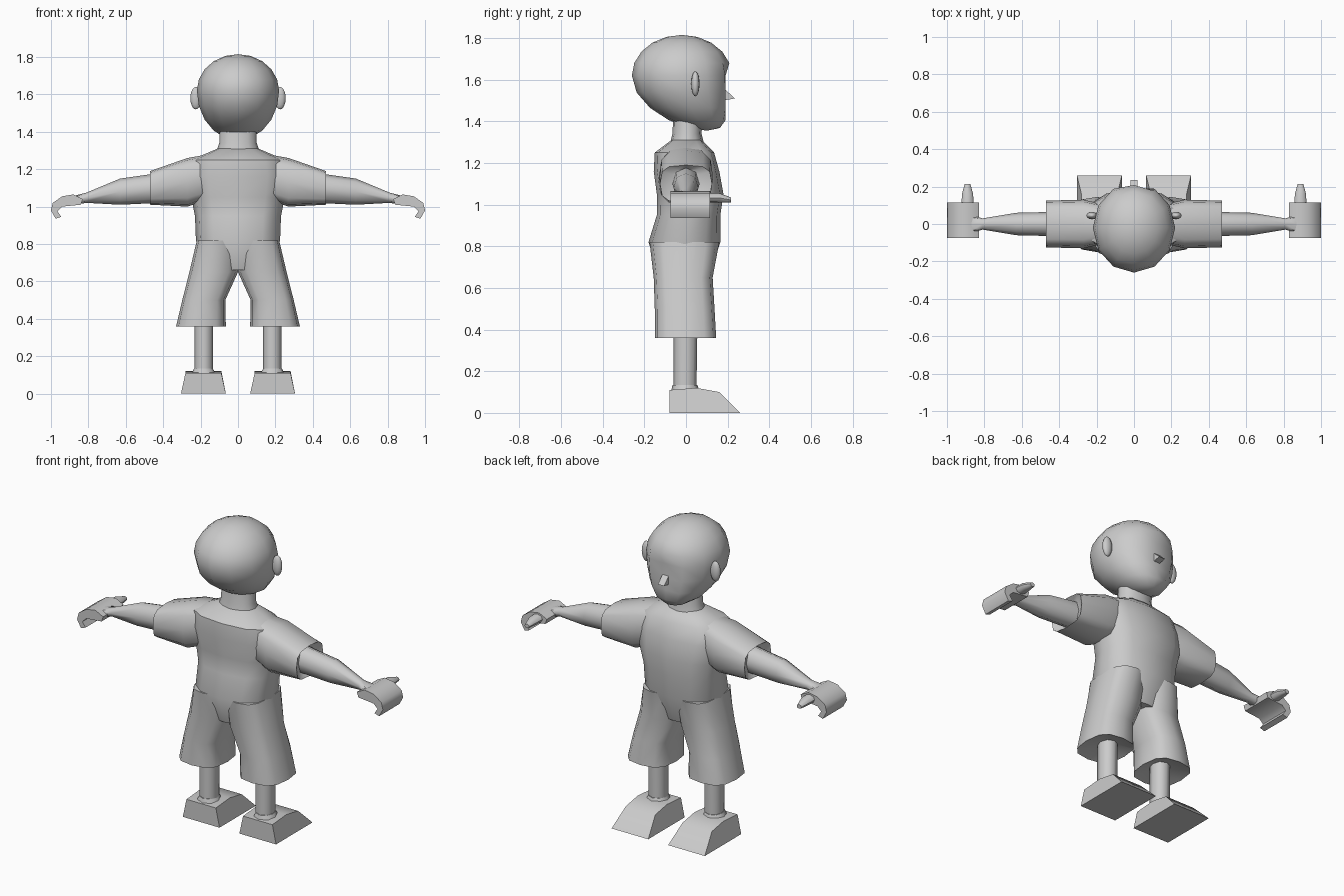
import bpy, bmesh, math
from mathutils import Vector

if "Cube" in bpy.data.objects:
    bpy.data.objects.remove(bpy.data.objects["Cube"])

grey = bpy.data.materials.new("plain grey")
grey.use_nodes = True
colour = (.6, .6, .6, 1)
grey.diffuse_color = colour
grey.node_tree.nodes["Principled BSDF"].inputs["Base Color"].default_value = colour


def finish(name, bm, mirror):
    """Turn a bmesh into a smooth object with sharp edges kept."""
    bmesh.ops.recalc_face_normals(bm, faces=bm.faces)
    mesh = bpy.data.meshes.new(name)
    bm.to_mesh(mesh)
    bm.free()
    mesh.materials.append(grey)
    obj = bpy.data.objects.new(name, mesh)
    bpy.context.collection.objects.link(obj)
    bpy.ops.object.select_all(action="DESELECT")
    obj.select_set(True)
    bpy.context.view_layer.objects.active = obj
    bpy.ops.object.shade_smooth_by_angle(angle=math.radians(50))
    if mirror:
        modifier = obj.modifiers.new("Mirror", "MIRROR")
        modifier.use_mirror_merge = False
    return obj


def rounded(value, power):
    """Bend a sine or cosine towards a boxier outline."""
    return math.copysign(abs(value) ** (2 / power), value)


def loft(name, axis, rings, centre=0, power=2.2, sides=12, mirror=True):
    """Skin rings of (position, half width, near side, far side, own centre)."""
    bm = bmesh.new()
    loops = []
    for position, half, near, far, *own in rings:
        middle = own[0] if own else centre
        loop = []
        for i in range(sides):
            turn = math.tau * i / sides
            a = middle + half * rounded(math.cos(turn), power)
            b = (near + far) / 2 + (far - near) / 2 * rounded(math.sin(turn), power)
            spots = {"x": (position, a, b), "y": (a, position, b), "z": (a, b, position)}
            loop.append(bm.verts.new(spots[axis]))
        loops.append(loop)
    for lower, upper in zip(loops, loops[1:]):
        for i in range(sides):
            j = (i + 1) % sides
            bm.faces.new((lower[i], lower[j], upper[j], upper[i]))
    bm.faces.new(loops[0])
    bm.faces.new(loops[-1])
    return finish(name, bm, mirror)


def prism(name, axis, outline, start, end, mirror=True):
    """Extrude a side outline along x, or a front outline along y."""
    bm = bmesh.new()
    corners = [(start, u, v) if axis == "x" else (u, start, v) for u, v in outline]
    face = bm.faces.new([bm.verts.new(corner) for corner in corners])
    extruded = bmesh.ops.extrude_face_region(bm, geom=[face], use_keep_orig=True)
    moved = [g for g in extruded["geom"] if isinstance(g, bmesh.types.BMVert)]
    step = Vector((end - start, 0, 0) if axis == "x" else (0, end - start, 0))
    bmesh.ops.translate(bm, verts=moved, vec=step)
    return finish(name, bm, mirror)


def ball(name, centre, radii, shape=None, mirror=False):
    """Sphere whose unit points may first be reshaped by a rule."""
    bm = bmesh.new()
    bmesh.ops.create_uvsphere(bm, u_segments=12, v_segments=10, radius=1)
    for vert in bm.verts:
        height = vert.co.z
        vert.co = Vector(centre) + vert.co * Vector(radii)
        if shape:
            shape(vert.co, height)
    return finish(name, bm, mirror)


def head_shape(co, height):
    """Long jaw drawn forward below, flat face under a small fringe."""
    if height < 0:
        co.z += height * .07
        co.y += height ** 2 * .12
    if height < .2:
        co.y = min(co.y, .19)


# Head and neck
ball("head", (0, -.02, 1.62), Vector((.22, .24, .195)), head_shape)
loft("neck", "z", [(1.28, .12, -.08, .09), (1.34, .1, -.065, .075), (1.46, .1, -.06, .08)],
     mirror=False)
prism("nose", "x", [(.18, 1.56), (.235, 1.51), (.18, 1.5)], -.02, .02, mirror=False)
ball("ear", (.225, .045, 1.58), (.03, .02, .06), mirror=True)

# Shirt body and seat of the shorts
loft("torso", "z", [
    (.66, .18, -.13, .11),
    (.82, .225, -.18, .165),
    (.95, .23, -.14, .165),
    (1.05, .25, -.14, .18),
    (1.16, .27, -.155, .16),
    (1.25, .25, -.15, .135),
    (1.31, .11, -.07, .075)], power=2.6, mirror=False)

# Wide sleeves, their open ends set back around the arms
loft("sleeve", "x", [
    (.1, .09, 1.06, 1.29),
    (.27, .13, 1, 1.26),
    (.47, .125, 1.01, 1.19),
    (.44, .07, 1.03, 1.17)], power=3.2)
loft("arm", "x", [
    (.42, .065, 1.02, 1.18),
    (.63, .06, 1.01, 1.15),
    (.81, .03, 1.02, 1.075),
    (.87, .05, 1.01, 1.06)], sides=8)

# Mitten hands with curled fingers
prism("hand", "y", [(.83, 1.04), (.88, 1.065), (.94, 1.055), (.99, 1.02), (1, .98),
                    (.975, .935), (.945, .945), (.965, .975), (.94, 1), (.84, 1.01)],
      -.075, .115)
loft("thumb", "y", [(.04, .035, 1.01, 1.055), (.16, .03, 1.01, 1.055), (.215, .015, 1.01, 1.035)],
     centre=.89, sides=8)

# Flared shorts with hollowed hems
loft("shorts_leg", "z", [
    (.39, .05, -.06, .055, .185),
    (.36, .133, -.15, .145, .198),
    (.5, .115, -.15, .137, .183),
    (.65, .13, -.155, .128, .13),
    (.82, .11, -.175, .16, .11)], power=2.9)
loft("lower_leg", "z", [(.1, .05, -.06, .05), (.42, .05, -.06, .055)], centre=.183, sides=8)

# Wedge shoes, narrower at the top
shoe = prism("shoe", "x", [(-.08, 0), (.26, 0), (.16, .1), (.05, .12), (-.08, .11)], .065, .305)
for vert in shoe.data.vertices:
    if vert.co.z > .05:
        vert.co.x += (.185 - vert.co.x) * .2
loft("shoe_collar", "z", [(.08, .08, -.075, .07), (.135, .05, -.065, .055)],
     centre=.185, sides=8)
